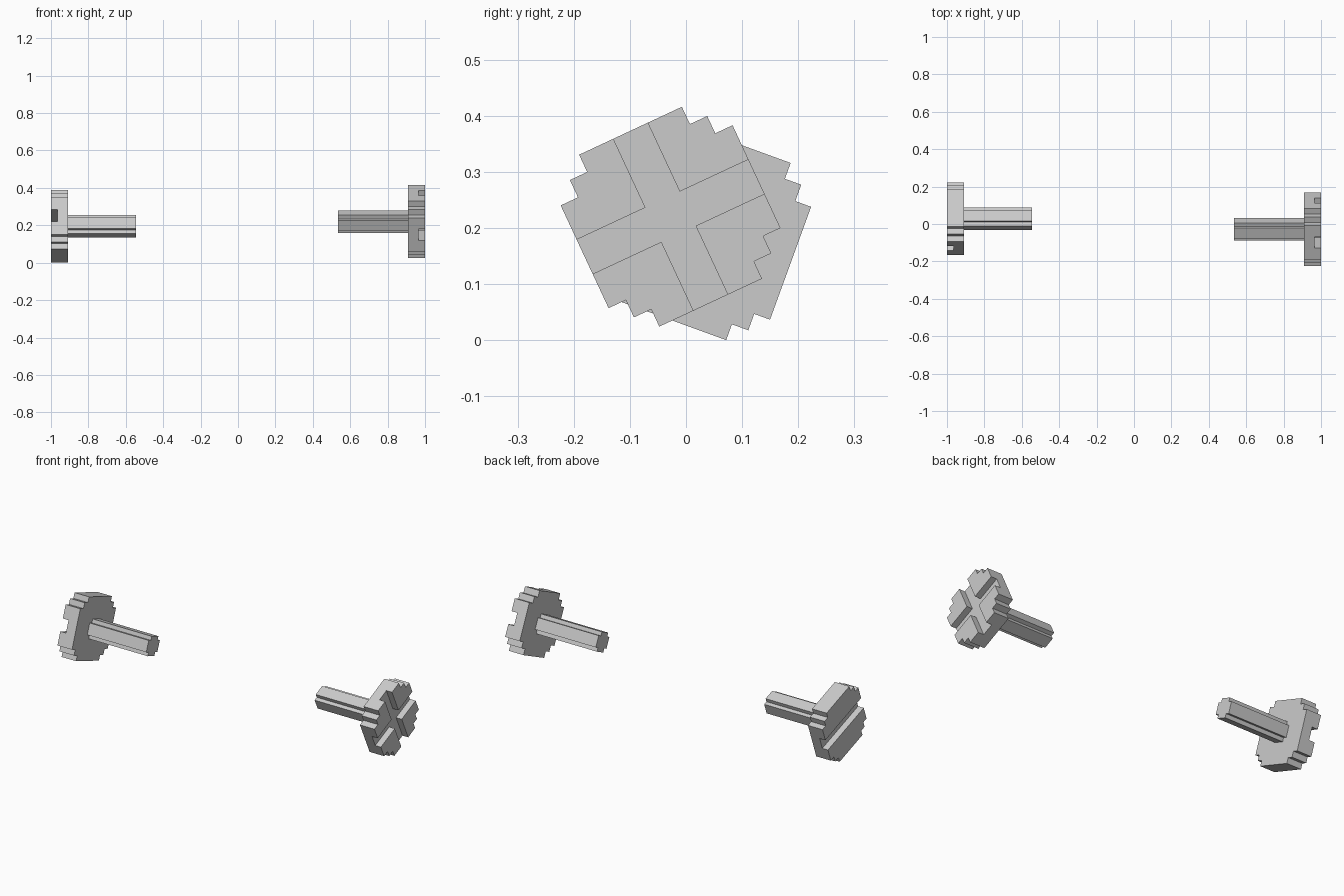
import bpy, bmesh
from math import cos, sin, radians

if "Cube" in bpy.data.objects:
    bpy.data.objects.remove(bpy.data.objects["Cube"])


def stepped_profile(levels):
    """Square outline with stair-stepped corners, levels given small to large."""
    n = len(levels)
    quarter = []
    for i in range(n):
        a, b = levels[n - 1 - i], levels[i]
        quarter.append((a, b))
        if i < n - 1:
            quarter.append((levels[n - 2 - i], b))
    pts = []
    for _ in range(4):
        pts += quarter
        quarter = [(-v, u) for u, v in quarter]
    return pts


def prism(name, profile, x0, x1, centre, angle):
    """Extrude a (u, v) profile along x, turned about the screw axis."""
    c, s = cos(radians(angle)), sin(radians(angle))
    bm = bmesh.new()
    verts = [bm.verts.new((x0, centre[0] + u * c - v * s, centre[1] + u * s + v * c))
             for u, v in profile]
    face = bm.faces.new(verts)
    ext = bmesh.ops.extrude_face_region(bm, geom=[face])
    moved = [g for g in ext["geom"] if isinstance(g, bmesh.types.BMVert)]
    bmesh.ops.translate(bm, verts=moved, vec=(x1 - x0, 0, 0))
    bmesh.ops.recalc_face_normals(bm, faces=bm.faces[:])
    mesh = bpy.data.meshes.new(name)
    bm.to_mesh(mesh)
    bm.free()
    obj = bpy.data.objects.new(name, mesh)
    bpy.context.collection.objects.link(obj)
    return obj


def cut(obj, cutter):
    mod = obj.modifiers.new("slot", "BOOLEAN")
    mod.operation = "DIFFERENCE"
    mod.solver = "EXACT"
    mod.object = cutter
    bpy.context.view_layer.objects.active = obj
    bpy.ops.object.modifier_apply(modifier=mod.name)
    bpy.data.objects.remove(cutter)


def screw(name, side, centre, angle, head_levels, shaft_levels, tip, slot):
    # stepped head with a driver slot in its outer face
    head = prism(name + "_head", stepped_profile(head_levels), side * 0.91, side, centre, angle)
    cut(head, prism("slot_cutter", slot, side * 0.965, side * 1.05, centre, angle))
    # shaft with notched corners
    prism(name + "_shaft", stepped_profile(shaft_levels), side * 0.915, side * tip, centre, angle)


W = 0.0337  # half width of the slots

# cross-slotted screw on the right
screw("cross_screw", 1, (-0.0275, 0.22), 25, (0.101, 0.135, 0.169), (0.031, 0.052), 0.535,
      stepped_profile((W, 0.3)))

# single-slotted screw on the left
screw("slotted_screw", -1, (0.0285, 0.1945), -20, (0.107, 0.138, 0.168), (0.031, 0.052), 0.545,
      [(0.3, -W), (0.3, W), (-0.3, W), (-0.3, -W)])
